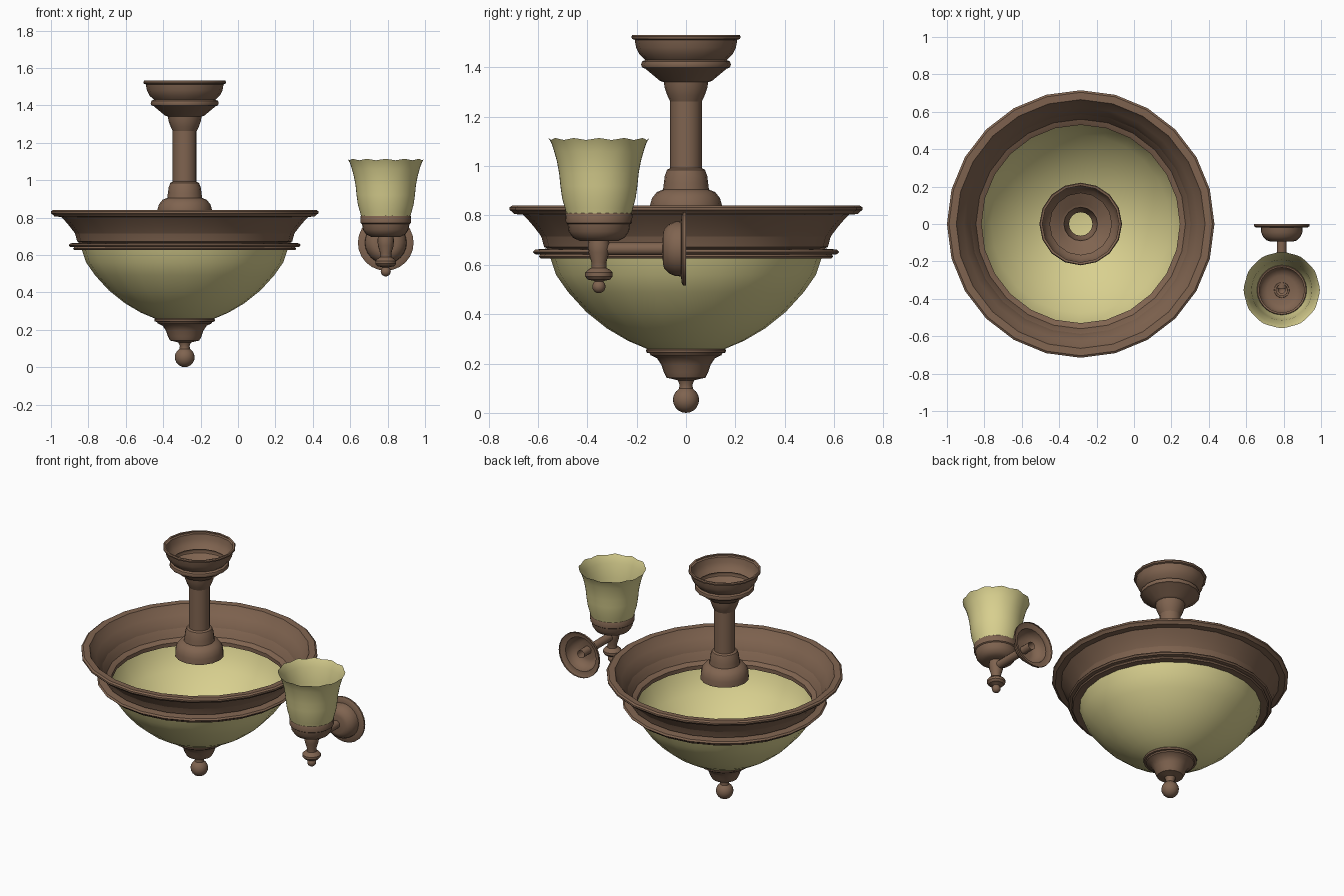
import bpy, bmesh, math
from mathutils import Matrix


def material(name, rgb):
    m = bpy.data.materials.new(name)
    m.diffuse_color = (*rgb, 1)
    return m


BRONZE = material("bronze_brown", (0.215, 0.127, 0.08))
GLASS = material("cream_glass", (0.69, 0.63, 0.275))

PENDANT = Matrix.Translation((-0.285, 0, 0))
SCONCE = Matrix.Translation((0.79, -0.353, 0))
# wall axis: local +z points to the front (-y)
WALL = Matrix.Translation((0.79, 0, 0.665)) @ Matrix.Rotation(math.pi / 2, 4, 'X')


def lathe(name, profile, mat, place, sides=24, closed=False, wave=None):
    """Spin (radius, height) points, listed bottom to top on the outside."""
    bm = bmesh.new()
    rings = []
    for i, (r, z) in enumerate(profile):
        if r == 0:
            rings.append([bm.verts.new((0, 0, z))] * sides)
            continue
        ring = []
        for k in range(sides):
            a = 2 * math.pi * k / sides
            dr, dz = wave(i / (len(profile) - 1), a) if wave else (0, 0)
            ring.append(bm.verts.new(((r + dr) * math.cos(a), (r + dr) * math.sin(a), z + dz)))
        rings.append(ring)
    pairs = list(zip(rings, rings[1:]))
    if closed:
        pairs.append((rings[-1], rings[0]))
    for lo, hi in pairs:
        for k in range(sides):
            n = (k + 1) % sides
            quad = list(dict.fromkeys((lo[k], lo[n], hi[n], hi[k])))
            bm.faces.new(quad)
    bm.normal_update()
    for f in bm.faces:
        f.smooth = True
    for e in bm.edges:
        e.smooth = len(e.link_faces) < 2 or e.calc_face_angle() < math.radians(38)
    me = bpy.data.meshes.new(name)
    bm.to_mesh(me)
    bm.free()
    me.materials.append(mat)
    ob = bpy.data.objects.new(name, me)
    ob.matrix_world = place
    bpy.context.collection.objects.link(ob)
    return ob


def ball(r, zc, start, end, n=7):
    """Arc of a sphere profile between two angles (degrees from the bottom)."""
    pts = []
    for i in range(n):
        a = math.radians(start + (end - start) * i / (n - 1))
        pts.append((r * math.sin(a) if a > 1e-6 else 0, zc - r * math.cos(a)))
    return pts


# ---- pendant ----
lathe("ceiling_canopy", [
    (0.063, 1.26), (0.075, 1.285), (0.086, 1.315), (0.09, 1.34), (0.105, 1.345),
    (0.165, 1.395), (0.178, 1.40), (0.182, 1.412), (0.178, 1.424), (0.165, 1.43),
    (0.188, 1.452), (0.202, 1.48), (0.208, 1.512), (0.219, 1.516), (0.221, 1.525),
    (0.217, 1.532), (0.205, 1.53)], BRONZE, PENDANT, 16)

lathe("hanging_rod", [(0.064, 0.98), (0.064, 1.27)], BRONZE, PENDANT, 16)

lathe("rod_bell", [
    (0.148, 0.805), (0.146, 0.84), (0.138, 0.87), (0.118, 0.895), (0.093, 0.905),
    (0.09, 0.93), (0.086, 0.96), (0.077, 0.985), (0.063, 0.992)], BRONZE, PENDANT, 16)

# flared pan with a rolled rim and a double ring at the foot
lathe("bowl_pan", [
    (0.53, 0.625), (0.59, 0.626), (0.597, 0.634), (0.59, 0.642), (0.612, 0.643),
    (0.62, 0.652), (0.612, 0.662), (0.56, 0.666), (0.572, 0.69), (0.59, 0.72),
    (0.617, 0.755), (0.64, 0.782), (0.66, 0.803), (0.697, 0.806), (0.704, 0.815),
    (0.715, 0.822), (0.715, 0.833), (0.704, 0.841), (0.665, 0.839), (0.65, 0.812),
    (0.625, 0.782), (0.60, 0.745), (0.585, 0.71), (0.575, 0.672), (0.55, 0.662),
    (0.53, 0.65)], BRONZE, PENDANT, 24, closed=True)

lathe("glass_bowl", [
    (0, 0.232), (0.08, 0.238), (0.15, 0.256), (0.235, 0.292), (0.32, 0.342),
    (0.405, 0.41), (0.478, 0.49), (0.527, 0.56), (0.552, 0.635)], GLASS, PENDANT, 24)

lathe("bottom_finial", ball(0.053, 0.053, 0, 148, 9) + [
    (0.026, 0.115), (0.034, 0.132), (0.058, 0.138), (0.078, 0.142), (0.09, 0.165),
    (0.10, 0.195), (0.118, 0.222), (0.144, 0.234), (0.148, 0.242), (0.16, 0.244),
    (0.162, 0.254), (0.156, 0.262), (0.13, 0.262)], BRONZE, PENDANT, 24)

# ---- wall sconce ----
lathe("wall_plate", [
    (0.148, 0), (0.149, 0.012), (0.138, 0.018), (0.112, 0.02), (0.11, 0.045),
    (0.10, 0.068), (0.08, 0.088), (0.06, 0.094), (0, 0.095)], BRONZE, WALL)

lathe("sconce_arm", [(0.026, 0.02), (0.026, 0.345)], BRONZE, WALL, 12)

lathe("sconce_stem", ball(0.027, 0.512, 0, 140) + [
    (0.02, 0.535), (0.045, 0.54), (0.056, 0.553), (0.056, 0.568), (0.045, 0.58),
    (0.03, 0.588), (0.03, 0.61), (0.042, 0.65), (0.044, 0.68), (0.04, 0.705)],
    BRONZE, SCONCE, 16)

lathe("shade_cup", [
    (0.03, 0.696), (0.078, 0.697), (0.105, 0.71), (0.122, 0.735), (0.127, 0.765),
    (0.134, 0.77), (0.136, 0.805), (0.13, 0.814), (0.12, 0.81)], BRONZE, SCONCE)


def scallop(t, a):
    s = max(0, t - 0.5) * 2 * math.cos(12 * a)
    return 0.002 * s, 0.004 * s


lathe("glass_shade", [
    (0.128, 0.79), (0.138, 0.83), (0.149, 0.87), (0.156, 0.92), (0.161, 0.97),
    (0.17, 1.02), (0.181, 1.06), (0.191, 1.09), (0.202, 1.11)],
    GLASS, SCONCE, 48, wave=scallop)
